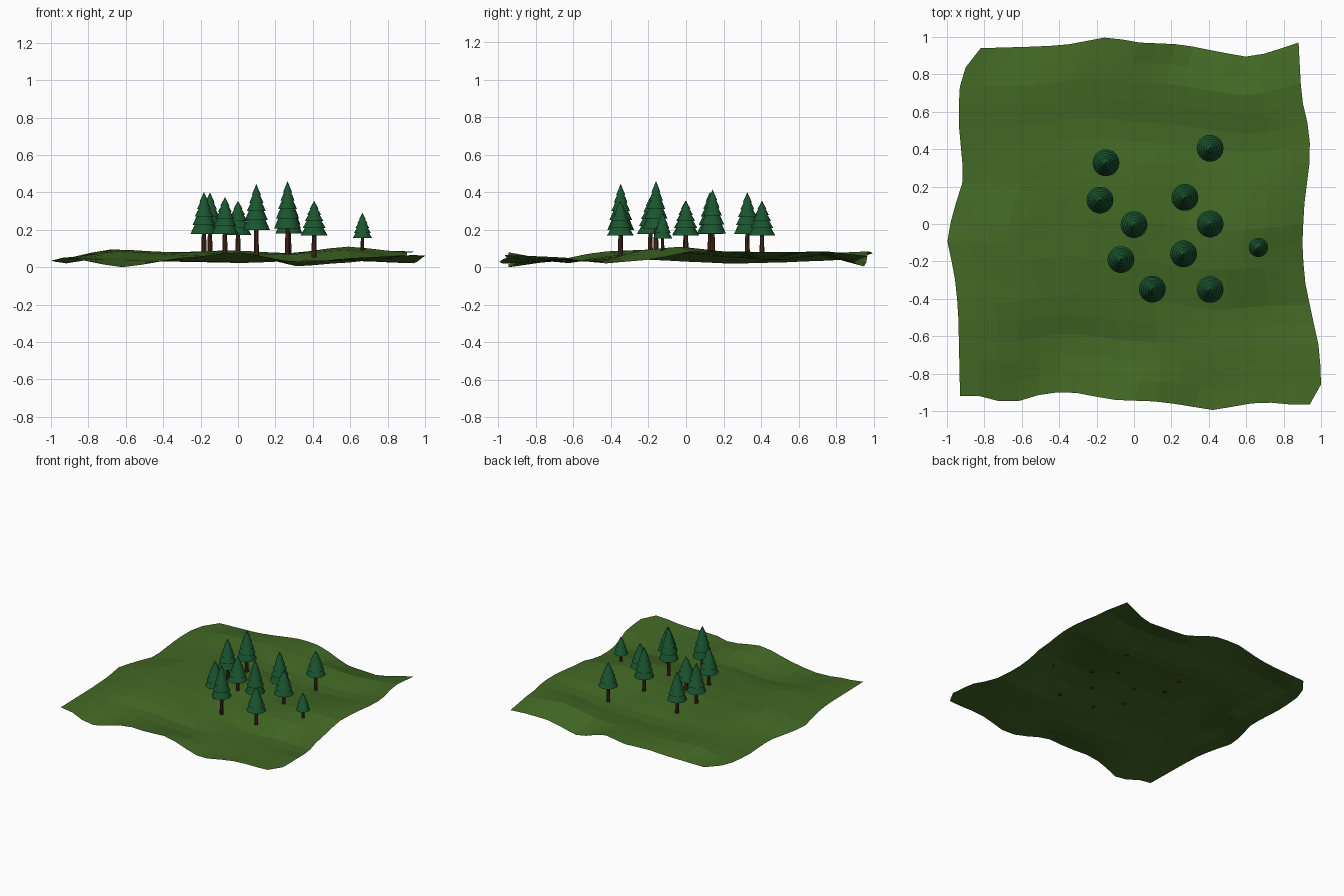
import bpy, bmesh, math

if "Cube" in bpy.data.objects:
    bpy.data.objects.remove(bpy.data.objects["Cube"])

def material(name, rgb):
    m = bpy.data.materials.new(name)
    m.diffuse_color = (*rgb, 1)
    m.use_nodes = True
    m.node_tree.nodes["Principled BSDF"].inputs["Base Color"].default_value = m.diffuse_color
    return m

GRASS = material("grass", (0.055, 0.14, 0.018))
NEEDLES = material("needles", (0.01, 0.09, 0.028))
BARK = material("bark", (0.08, 0.03, 0.015))

def interp(pts, t):
    for (a, va), (b, vb) in zip(pts, pts[1:]):
        if t <= b:
            return va + (vb - va) * (t - a) / (b - a)
    return pts[-1][1]

def make_object(name, bm, mat):
    bmesh.ops.recalc_face_normals(bm, faces=bm.faces[:])
    me = bpy.data.meshes.new(name)
    bm.to_mesh(me)
    bm.free()
    me.materials.append(mat)
    ob = bpy.data.objects.new(name, me)
    bpy.context.collection.objects.link(ob)
    return ob

# Ground outline: each edge as (position along edge, offset)
LEFT = [(-1, -.93), (-.5, -.94), (-.3, -.96), (-.1, -1), (.05, -.97), (.25, -.91),
        (.6, -.94), (.8, -.93), (.92, -.89), (1, -.82)]
RIGHT = [(-1, .94), (-.89, 1), (-.7, .993), (-.5, .95), (-.3, .91), (-.1, .90),
         (.1, .91), (.35, .94), (.5, .94), (.7, .895), (1, .88)]
FRONT = [(-1, -.92), (-.85, -.92), (-.73, -.965), (-.5, -.90), (-.35, -.90), (-.13, -.94),
         (.15, -.95), (.45, -.995), (.72, -.95), (.88, -.965), (1, -.965)]
BACK = [(-1, .94), (-.6, .95), (-.45, .96), (-.2, 1), (0, .97), (.27, .96),
        (.5, .92), (.7, .89), (.86, .93), (1, .97)]
# Ground heights on a coarse grid: columns in x, rows in y (front first)
COLS = [-1, -.66, -.33, 0, .33, .66, 1]
ROWS = [-1, -.7, -.47, -.2, 0, .25, .5, .77, 1]
HEIGHTS = [
    [.05, .00, .05, .08, .02, .05, .065],
    [.05, .045, .025, .02, .035, .04, .055],
    [.05, .085, .065, .05, .03, .03, .02],
    [.04, .095, .08, .075, .07, .095, .04],
    [.03, .095, .08, .09, .075, .11, .08],
    [.02, .08, .075, .075, .055, .085, .085],
    [.025, .07, .06, .04, .035, .045, .08],
    [.035, .085, .08, .075, .065, .085, .085],
    [.045, .05, .07, .085, .005, .025, .06]]

def height(u, v):
    def cell(t, ks):
        t = min(max(t, -1), 1)
        i = max(k for k in range(len(ks) - 1) if ks[k] <= t)
        s = (t - ks[i]) / (ks[i + 1] - ks[i])
        return i, s * s * (3 - 2 * s) * 0.6 + s * 0.4
    i, s = cell(u, COLS)
    j, t = cell(v, ROWS)
    lo = HEIGHTS[j][i] * (1 - s) + HEIGHTS[j][i + 1] * s
    hi = HEIGHTS[j + 1][i] * (1 - s) + HEIGHTS[j + 1][i + 1] * s
    return lo * (1 - t) + hi * t

def build_ground(n=18):
    bm = bmesh.new()
    rows = []
    for j in range(n + 1):
        v = 2 * j / n - 1
        row = []
        for i in range(n + 1):
            u = 2 * i / n - 1
            l, r = interp(LEFT, v), interp(RIGHT, v)
            f, b = interp(FRONT, u), interp(BACK, u)
            row.append(bm.verts.new((l + (r - l) * (u + 1) / 2,
                                     f + (b - f) * (v + 1) / 2, height(u, v))))
        rows.append(row)
    for j in range(n):
        for i in range(n):
            bm.faces.new((rows[j][i], rows[j][i + 1], rows[j + 1][i + 1], rows[j + 1][i]))
    ob = make_object("ground", bm, GRASS)
    if ob.data.polygons[0].normal.z < 0:
        ob.data.flip_normals()

def lathe(name, profile, loc, mat, sides):
    bm = bmesh.new()
    rings = []
    for r, z in profile:
        count = sides if r > 0 else 1
        rings.append([bm.verts.new((loc[0] + r * math.cos(math.tau * k / sides),
                                    loc[1] + r * math.sin(math.tau * k / sides), z))
                      for k in range(count)])
    for a, b in zip(rings, rings[1:]):
        for k in range(sides):
            q = [a[k % len(a)], a[(k + 1) % len(a)], b[(k + 1) % len(b)], b[k % len(b)]]
            bm.faces.new(list(dict.fromkeys(q)))
    make_object(name, bm, mat)

# Tiered cone profile: (radius fraction, height fraction)
TIERS = [(0, .06), (1, 0), (.62, .26), (.86, .21), (.48, .46), (.70, .41),
         (.34, .64), (.52, .59), (.20, .81), (.34, .76), (0, 1)]

# Trees: x, y, radius, foliage bottom, tip
TREES = [(0, -.003, .072, .172, .355), (-.15, .327, .072, .178, .40),
         (-.182, .128, .072, .178, .402), (.407, .405, .072, .17, .355),
         (.272, .142, .072, .18, .415), (.407, 0, .072, .17, .355),
         (-.07, -.19, .072, .178, .375), (.265, -.16, .072, .207, .46),
         (.098, -.348, .072, .20, .445), (.407, -.35, .072, .17, .355),
         (.665, -.125, .052, .155, .29)]

build_ground()
for n, (x, y, r, z0, z1) in enumerate(TREES, 1):
    h = z1 - z0
    base = height(x / .95, y / .95) - .006
    lathe(f"tree_foliage_{n}", [(r * a, z0 + h * b) for a, b in TIERS], (x, y), NEEDLES, 18)
    t = r * .2
    lathe(f"tree_trunk_{n}", [(0, base), (t, base), (t * .75, z0 + h * .1), (0, z0 + h * .1)],
          (x, y), BARK, 10)
